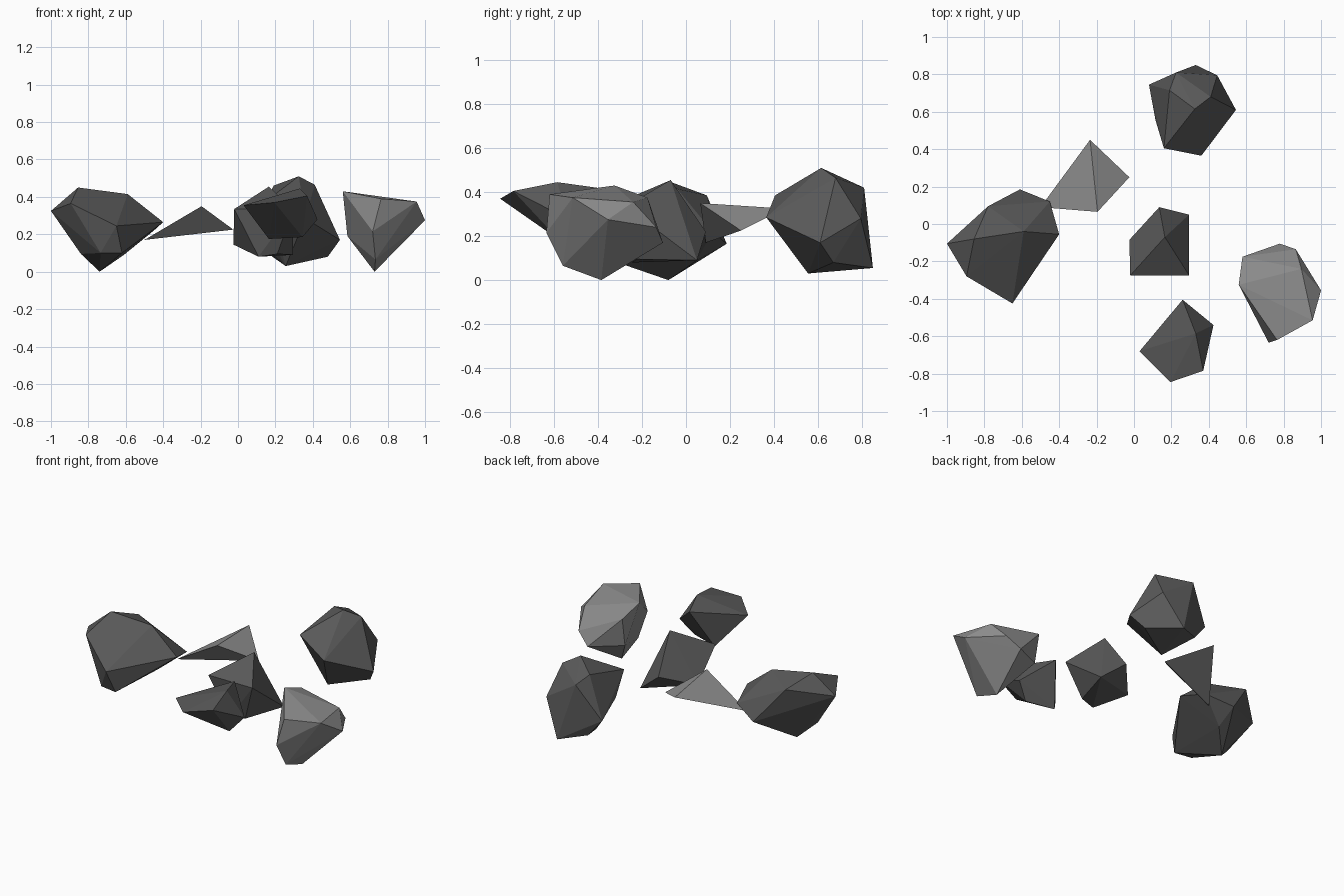
import bpy
import bmesh


def material(name, value):
    m = bpy.data.materials.new(name)
    m.diffuse_color = (value, value, value, 1)
    return m


dark = material("dark_stone", 0.10)
light = material("light_stone", 0.28)


def rock(name, mat, corners):
    """Faceted stone: convex hull around a few corner points."""
    bm = bmesh.new()
    for c in corners:
        bm.verts.new(c)
    res = bmesh.ops.convex_hull(bm, input=bm.verts[:])
    spare = {g for g in res["geom_interior"] + res["geom_unused"]
             if isinstance(g, bmesh.types.BMVert)}
    bmesh.ops.delete(bm, geom=list(spare), context='VERTS')
    bmesh.ops.recalc_face_normals(bm, faces=bm.faces[:])
    mesh = bpy.data.meshes.new(name)
    bm.to_mesh(mesh)
    bm.free()
    mesh.materials.append(mat)
    bpy.context.collection.objects.link(bpy.data.objects.new(name, mesh))


# Large boulder on the left
rock("left_boulder", dark, [
    (-1.0, -.105, .325), (-.855, -.08, .45), (-.59, -.04, .415), (-.40, -.055, .265),
    (-.65, -.425, .245), (-.895, -.28, .365), (-.45, .12, .22), (-.78, .095, .385),
    (-.61, .185, .165), (-.74, -.08, .0), (-.84, -.15, .095), (-.61, .05, .09),
    (-.62, -.37, .10), (-.735, -.35, .10)])

# Thin pale shard
rock("pale_shard", light, [
    (-.50, .09, .17), (-.235, .45, .325), (-.025, .25, .225), (-.195, .065, .35)])

# Boulder at the back
rock("back_boulder", dark, [
    (.325, .615, .51), (.41, .68, .465), (.16, .405, .385), (.36, .365, .285),
    (.545, .61, .17), (.33, .85, .055), (.445, .795, .28), (.225, .81, .42),
    (.19, .715, .46), (.08, .745, .20), (.115, .555, .27), (.255, .555, .03),
    (.48, .67, .08), (.17, .76, .09)])

# Small stone at the front
rock("front_stone", dark, [
    (.03, -.68, .355), (.195, -.845, .37), (.37, -.785, .405), (.33, -.585, .445),
    (.425, -.54, .28), (.26, -.405, .42), (.165, -.53, .175), (.345, -.58, .185)])

# Small stone in the middle
rock("middle_stone", dark, [
    (.165, -.07, .455), (-.02, -.275, .335), (-.025, -.085, .145), (.135, .09, .22),
    (.295, .05, .09), (.295, -.275, .335), (.11, -.245, .08), (.21, -.225, .095)])

# Pale boulder on the right
rock("right_pale_boulder", light, [
    (.56, -.325, .43), (.58, -.175, .375), (.78, -.105, .17), (.865, -.135, .24),
    (.895, -.24, .355), (1.0, -.355, .275), (.955, -.515, .375), (.765, -.62, .39),
    (.72, -.635, .215), (.73, -.385, .0), (.585, -.21, .19), (.735, -.56, .065)])
